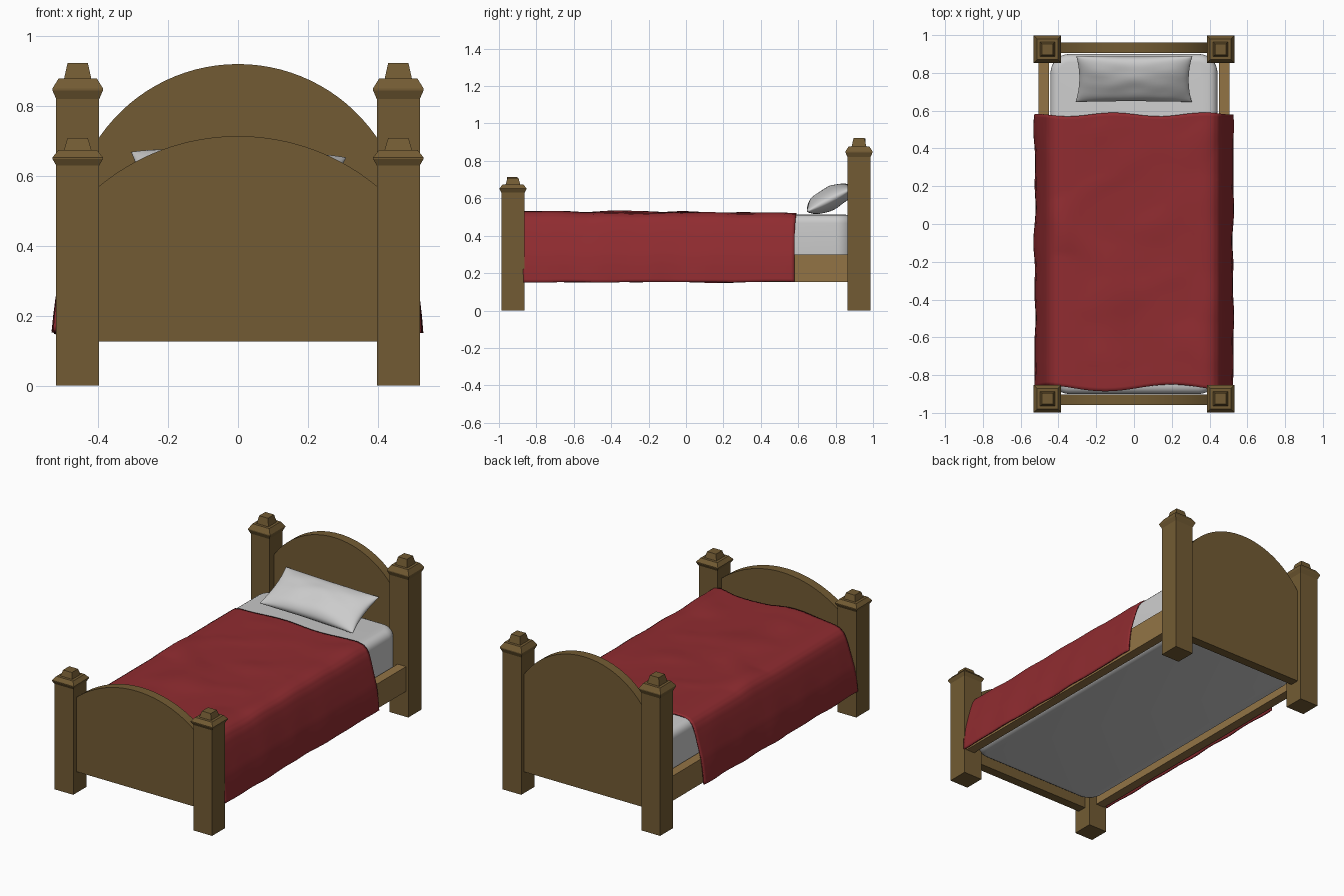
import bpy, bmesh, math
from mathutils import Matrix, Vector, noise

if "Cube" in bpy.data.objects:
    bpy.data.objects.remove(bpy.data.objects["Cube"])


def material(name, rgb):
    m = bpy.data.materials.new(name)
    m.diffuse_color = (*rgb, 1)
    m.use_nodes = True
    m.node_tree.nodes["Principled BSDF"].inputs["Base Color"].default_value = m.diffuse_color
    return m


WOOD = material("wood", (0.17, 0.105, 0.033))
LIGHT_WOOD = material("light wood", (0.29, 0.175, 0.06))
RED = material("red cloth", (0.28, 0.025, 0.03))


def finish(bm, name, mat=None, smooth=None):
    bmesh.ops.recalc_face_normals(bm, faces=bm.faces)
    mesh = bpy.data.meshes.new(name)
    bm.to_mesh(mesh)
    bm.free()
    ob = bpy.data.objects.new(name, mesh)
    bpy.context.collection.objects.link(ob)
    if mat:
        mesh.materials.append(mat)
    if smooth:
        bpy.ops.object.select_all(action='DESELECT')
        ob.select_set(True)
        bpy.context.view_layer.objects.active = ob
        bpy.ops.object.shade_smooth_by_angle(angle=math.radians(smooth))
    return ob


def box(lo, hi):
    lo, hi = Vector(lo), Vector(hi)
    bm = bmesh.new()
    bmesh.ops.create_cube(bm, size=1, matrix=Matrix.Translation((lo + hi) / 2)
                          @ Matrix.Diagonal((*(hi - lo), 1)))
    return bm


def sheet(bm, nu, nv, func):
    rows = [[bm.verts.new(func(i / nu, j / nv)) for j in range(nv + 1)] for i in range(nu + 1)]
    for i in range(nu):
        for j in range(nv):
            bm.faces.new((rows[i][j], rows[i + 1][j], rows[i + 1][j + 1], rows[i][j + 1]))


# square posts with stepped caps: (half width, height)
def post(name, x, y, zs):
    rings = [(.0615, 0), (.0615, .82), (.0725, .845), (.0725, .85),
             (.055, .878), (.039, .878), (.029, .923)]
    bm = bmesh.new()
    loops = [[bm.verts.new((x + sx * r, y + sy * r, z * zs))
              for sx, sy in ((-1, -1), (1, -1), (1, 1), (-1, 1))] for r, z in rings]
    for a, b in zip(loops, loops[1:]):
        for k in range(4):
            bm.faces.new((a[k], a[(k + 1) % 4], b[(k + 1) % 4], b[k]))
    bm.faces.new(loops[0])
    bm.faces.new(loops[-1])
    finish(bm, name, WOOD)


# arched end boards
def board(name, y0, y1, bottom, side, peak, n=32):
    w = .41
    rise = peak - side
    radius = (w * w + rise * rise) / (2 * rise)
    half = math.asin(w / radius)
    pts = [(-w, bottom), (w, bottom)]
    for i in range(n + 1):
        a = half - 2 * half * i / n
        pts.append((radius * math.sin(a), peak - radius + radius * math.cos(a)))
    bm = bmesh.new()
    face = bm.faces.new([bm.verts.new((x, y0, z)) for x, z in pts])
    ext = bmesh.ops.extrude_face_region(bm, geom=[face])
    bmesh.ops.translate(bm, vec=(0, y1 - y0, 0),
                        verts=[v for v in ext['geom'] if isinstance(v, bmesh.types.BMVert)])
    finish(bm, name, WOOD, 30)


for s, side in ((-1, "left"), (1, "right")):
    post("head_post_" + side, s * .4585, .925, 1)
    post("foot_post_" + side, s * .4585, -.925, .768)
    # side rails
    finish(box((s * .477 - .028, -.9, .152), (s * .477 + .028, .9, .30)),
           "side_rail_" + side, LIGHT_WOOD)
board("headboard", .905, .96, .127, .69, .92)
board("footboard", -.957, -.902, .127, .56, .714)

# mattress: rounded corners first, then rounded rims
bm = box((-.442, -.9, .165), (.442, .9, .512))
upright = [e for e in bm.edges if abs(e.verts[0].co.z - e.verts[1].co.z) > .1]
bmesh.ops.bevel(bm, geom=upright, offset=.1, segments=8, profile=.5, affect='EDGES')
rims = [e for e in bm.edges if abs(e.verts[0].co.z - e.verts[1].co.z) < .01]
bmesh.ops.bevel(bm, geom=rims, offset=.045, segments=5, profile=.5, affect='EDGES')
finish(bm, "mattress", None, 40)

# blanket: draped cross-section swept along the bed, with soft wrinkles
DRAPE = [(0, .521), (.15, .521), (.28, .521), (.38, .520), (.42, .512), (.445, .494),
         (.462, .465), (.477, .42), (.494, .36), (.510, .30), (.518, .25), (.523, .20), (.526, .152)]


def blanket_point(u, v):
    t = abs(2 * u - 1) * (len(DRAPE) - 1)
    k = min(int(t), len(DRAPE) - 2)
    p = Vector(DRAPE[k]).lerp(Vector(DRAPE[k + 1]), t - k)
    s = -1 if u < .5 else 1
    x, z = s * p.x, p.y
    y = -.868 + 1.448 * v
    side = max(0, (.5 - z) / .35)
    edge = 1 - side
    y += edge * ((1 - v) ** 8 * .018 * math.sin(9 * x - .2) + v ** 8 * .01 * math.sin(13 * x + 3))
    ripple = noise.noise((x * 4 + 7, y * 4, z * 2))
    z += max(0, ripple) * .018 * edge + noise.noise((s * 5, y * 3, 1)) * .008 * side
    x += s * side ** 2 * .012 * noise.noise((s * 3, y * 5, 4))
    return x, y, z


bm = bmesh.new()
sheet(bm, 72, 80, blanket_point)
blanket = finish(bm, "blanket", RED, 60)
if sum(p.normal.z for p in blanket.data.polygons) < 0:
    blanket.data.flip_normals()
solid = blanket.modifiers.new("thickness", 'SOLIDIFY')
solid.thickness = .008
solid.offset = -1

# pillow: two puffed sheets with pinched corners, leaning on the headboard
bm = bmesh.new()
for sign in (1, -1):
    def pillow_point(u, v):
        a, b = -math.cos(math.pi * u), -math.cos(math.pi * v)
        puff = max(0, (1 - a * a) * (1 - b * b)) ** .45
        wave = 1 + .12 * noise.noise((a * 2, b * 2, sign * 3))
        return (.308 * a * (1 - .06 * (1 - b * b)), .137 * b * (1 - .07 * (1 - a * a)),
                sign * .06 * puff * wave)
    sheet(bm, 36, 24, pillow_point)
bmesh.ops.remove_doubles(bm, verts=bm.verts, dist=.0005)
bmesh.ops.transform(bm, verts=bm.verts, matrix=Matrix.Translation((0, .768, .598))
                    @ Matrix.Rotation(math.radians(1.5), 4, 'Y')
                    @ Matrix.Rotation(math.radians(27), 4, 'X'))
finish(bm, "pillow", None, 60)
